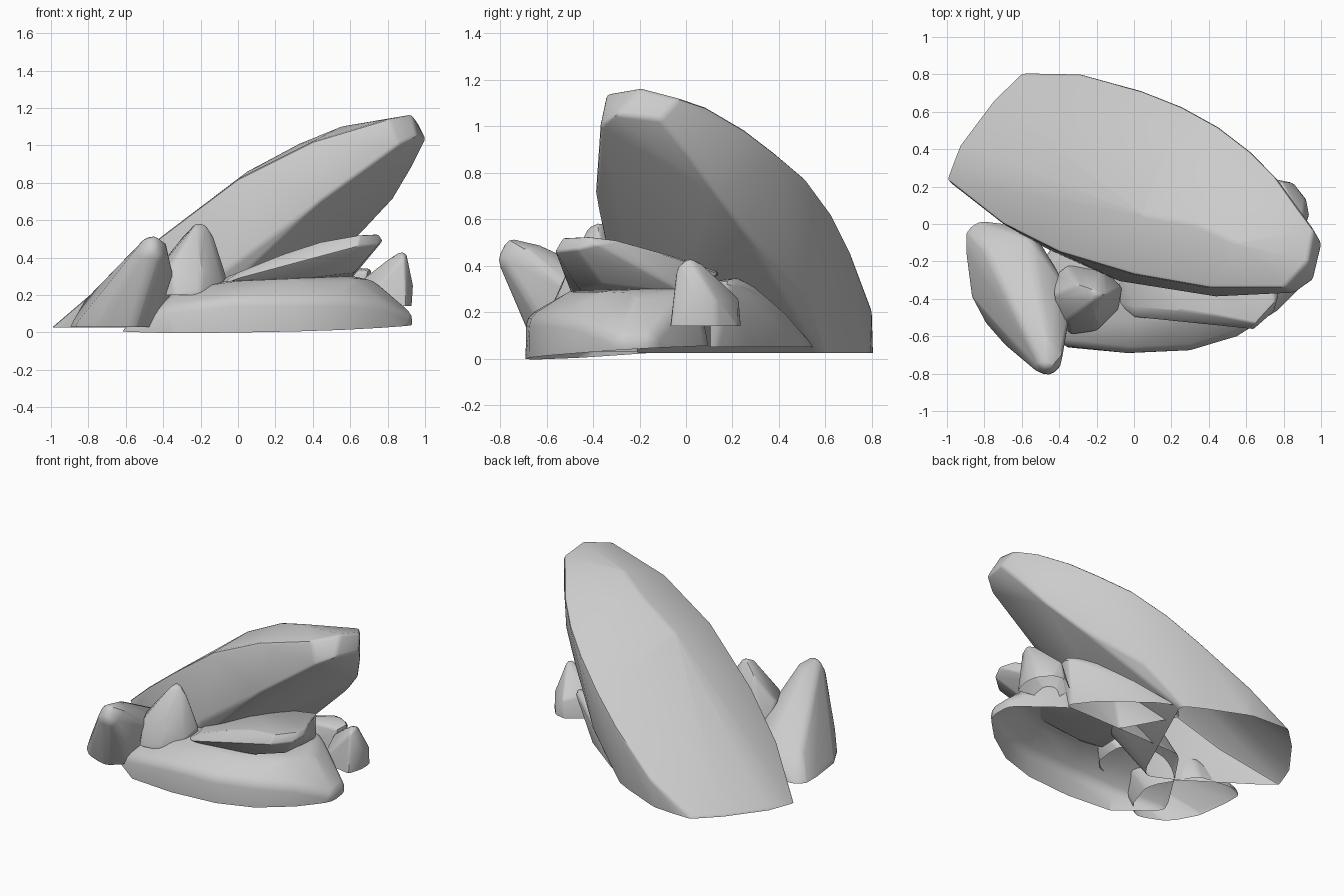
import bpy, bmesh
from mathutils import Vector


def rock(name, pts, bevel=0.03, cut=None, tilt=(0, 0, 1)):
    """Chipped stone: convex hull of key points, softened edges, open cut underneath."""
    pts = [Vector(p) for p in pts]
    if cut is not None:  # extend the foot so the cut leaves a crisp open rim
        pts += [p - Vector((0, 0, .12)) for p in pts if p.z < cut[2] + .05]
    bm = bmesh.new()
    for p in pts:
        bm.verts.new(p)
    bmesh.ops.convex_hull(bm, input=bm.verts[:])
    loose = [v for v in bm.verts if not v.link_faces]
    bmesh.ops.delete(bm, geom=loose, context='VERTS')
    bmesh.ops.recalc_face_normals(bm, faces=bm.faces[:])
    bmesh.ops.dissolve_limit(bm, angle_limit=0.06, verts=bm.verts[:], edges=bm.edges[:])
    sharp = [e for e in bm.edges if e.calc_face_angle(0) > 0.5]
    bmesh.ops.bevel(bm, geom=sharp, offset=bevel, segments=2, profile=0.5,
                    affect='EDGES', clamp_overlap=True)
    if cut is not None:
        bmesh.ops.bisect_plane(bm, geom=bm.verts[:] + bm.edges[:] + bm.faces[:],
                               plane_co=cut, plane_no=tilt, clear_inner=True)
    mesh = bpy.data.meshes.new(name)
    bm.to_mesh(mesh)
    bm.free()
    ob = bpy.data.objects.new(name, mesh)
    bpy.context.collection.objects.link(ob)
    bpy.ops.object.select_all(action='DESELECT')
    ob.select_set(True)
    bpy.context.view_layer.objects.active = ob
    bpy.ops.object.shade_smooth_by_angle(angle=0.6)
    return ob


# large leaning slab: back rim, tip, front rim, crest, keel edges, foot
rock("leaning_slab", [
    (-1.005, .24, .02), (-.93, .42, .03), (-.75, .66, .03), (-.6, .805, .03),
    (-.28, .80, .22), (.05, .71, .46), (.25, .63, .62), (.45, .52, .77),
    (.62, .39, .88), (.75, .26, .98), (.87, .09, 1.08),
    (.96, -.03, 1.12), (.93, -.2, 1.165), (.8, -.34, 1.14),
    (.4, -.34, 1.02), (0, -.27, .82), (-.4, -.15, .52), (-.7, 0, .28),
    (.05, .05, .86), (.33, 0, 1.01), (.55, -.1, 1.10),
    (1.005, -.11, 1.03), (.93, .01, .88), (.83, .13, .71), (.68, .25, .55),
    (.53, .36, .46), (.35, .52, .28), (-.03, .65, .02),
    (.96, -.3, 1.05), (.86, -.37, 1.0), (.44, -.39, .7), (-.07, -.31, .33),
    (-.4, -.17, .02), (-.35, .79, .02)], 0.018, (0, 0, .025))

# broad low base slab
rock("base_slab", [
    (-.64, -.45, 0), (-.35, -.66, 0), (-.03, -.69, 0), (.3, -.67, .005),
    (.55, -.6, .01), (.75, -.47, .015), (.9, -.3, .03), (.9, -.12, .04),
    (.6, .1, .03), (-.3, .1, .03),
    (-.37, -.65, .14), (-.03, -.69, .18), (.3, -.675, .18), (.55, -.6, .18),
    (.77, -.46, .16), (.94, -.29, .09), (.93, -.14, .1),
    (-.3, -.5, .23), (0, -.52, .275), (.35, -.5, .29), (.62, -.38, .29),
    (.72, -.2, .28), (.6, .05, .31), (-.2, .0, .28), (-.55, -.3, .1)],
    0.04, (0, -.66, .001), (-.015, -.06, 1))

# tilted middle slab
rock("middle_slab", [
    (-.1, -.42, .25), (0, -.5, .29), (.3, -.53, .37), (.64, -.565, .46),
    (.75, -.47, .47), (.775, -.38, .49),
    (.0, -.44, .32), (.25, -.46, .42), (.45, -.49, .485), (.65, -.53, .52),
    (.75, -.42, .525), (.74, -.3, .51), (.6, -.05, .44), (.5, .15, .37),
    (.05, .05, .34), (-.1, -.15, .28),
    (.1, -.44, .25), (.45, -.46, .3), (.62, -.36, .32), (.6, .0, .28), (0, 0, .24)],
    0.02)

# forward-leaning finger on the left
rock("left_rock", [
    (-.9, -.05, .03), (-.88, -.01, .03), (-.82, .02, .03), (-.9, -.16, .03),
    (-.87, -.38, .04), (-.79, -.53, .05), (-.6, -.6, .03), (-.46, -.5, .07),
    (-.40, -.28, .05), (-.55, -.02, .03), (-.55, -.07, .2),
    (-.66, -.68, .2), (-.53, -.79, .42), (-.45, -.82, .43), (-.40, -.78, .40),
    (-.50, -.76, .51), (-.44, -.77, .52), (-.38, -.7, .48), (-.47, -.6, .48),
    (-.34, -.5, .3), (-.4, -.27, .24), (-.8, -.13, .2)], 0.028, (0, 0, .03))

# blunt pointed rock
rock("front_rock", [
    (-.43, -.28, .2), (-.35, -.22, .2), (-.17, -.23, .22), (-.06, -.34, .3),
    (-.08, -.46, .26), (-.2, -.57, .24), (-.34, -.59, .2), (-.41, -.5, .18),
    (-.43, -.38, .35), (-.36, -.52, .36), (-.2, -.53, .34),
    (-.3, -.32, .51), (-.22, -.35, .59), (-.17, -.38, .58), (-.23, -.42, .57),
    (-.13, -.37, .52), (-.10, -.36, .42)], 0.035, (0, 0, .2))

# small pointed rock on the right
rock("right_rock", [
    (.65, -.02, .14), (.9, -.07, .14), (.92, .03, .14), (.92, .14, .14),
    (.85, .22, .14), (.77, .24, .14), (.65, .15, .14),
    (.935, .05, .25), (.92, .13, .25), (.79, .23, .26), (.67, .1, .29),
    (.8, .02, .385), (.89, -.04, .40), (.86, .01, .43), (.9, .02, .43),
    (.87, .07, .41)], 0.025, (0, 0, .14))

# wedge tucked beneath the leaning slab
rock("rear_wedge", [
    (.2, .1, .05), (.6, .1, .05), (.45, .3, .05), (.1, .56, .05), (.0, .45, .05),
    (.7, .1, .33), (.72, .2, .34), (.62, .22, .35), (.3, .15, .3),
    (.55, .3, .31), (.38, .43, .2)], 0.02, (0, 0, .05))
